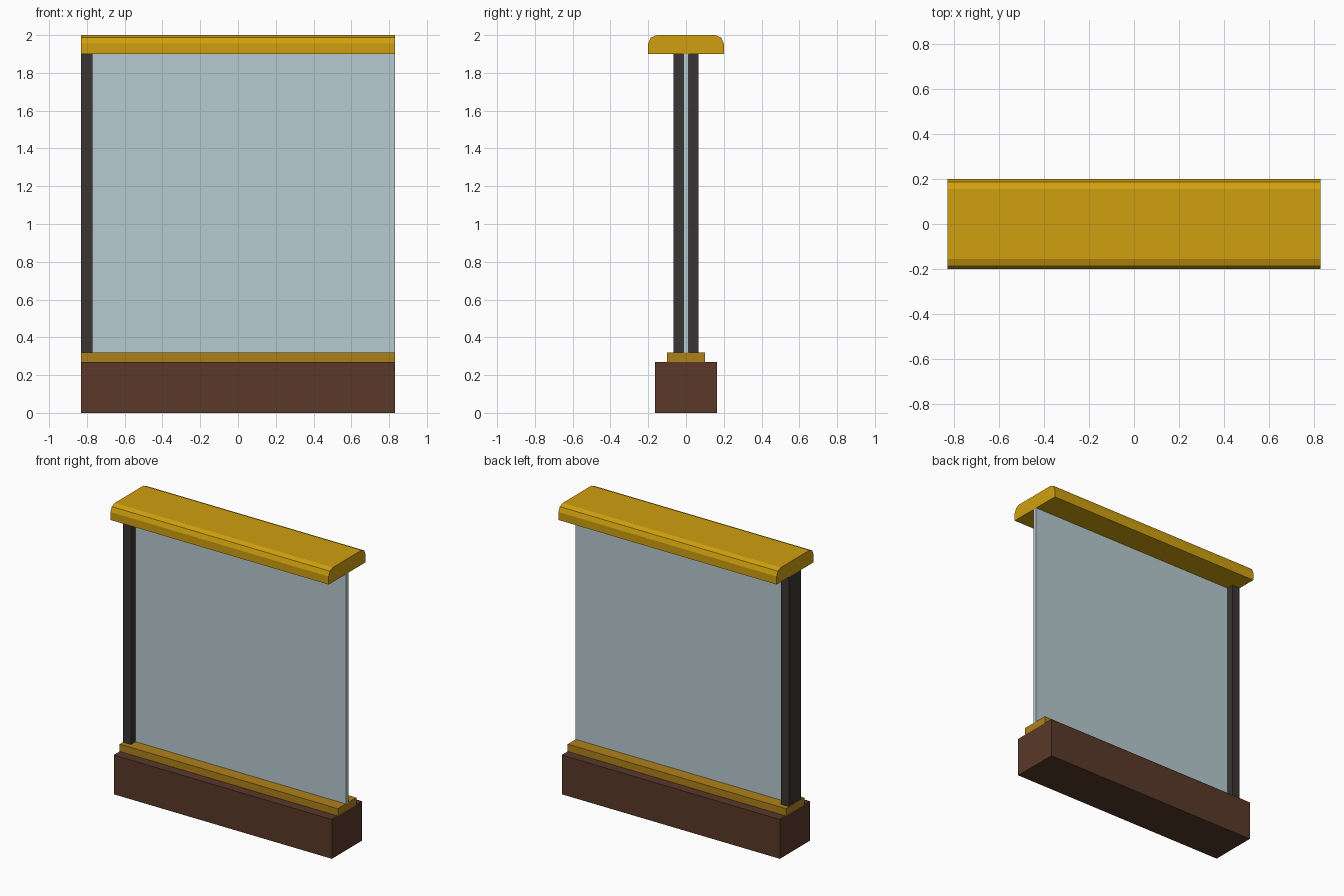
import bpy

if "Cube" in bpy.data.objects:
    bpy.data.objects.remove(bpy.data.objects["Cube"])


def material(name, color):
    m = bpy.data.materials.new(name)
    m.diffuse_color = (*color, 1)
    m.use_nodes = True
    m.node_tree.nodes["Principled BSDF"].inputs["Base Color"].default_value = m.diffuse_color
    return m


def box(name, lo, hi, mat):
    bpy.ops.mesh.primitive_cube_add(size=1, location=[(a + b) / 2 for a, b in zip(lo, hi)])
    ob = bpy.context.object
    ob.name = name
    ob.scale = [b - a for a, b in zip(lo, hi)]
    bpy.ops.object.transform_apply(location=False, rotation=False, scale=True)
    ob.data.materials.append(mat)
    return ob


gold = material("rail_gold", (0.63, 0.35, 0.005))
dark_gold = material("sill_gold", (0.43, 0.22, 0.01))
brown = material("base_brown", (0.10, 0.04, 0.022))
dark = material("post_dark", (0.042, 0.036, 0.033))
pale = material("glass_blue", (0.47, 0.59, 0.63))

W = 0.83  # half length of the panel

# Base, sill, end post and glass
box("base", (-W, -0.165, 0), (W, 0.165, 0.27), brown)
box("sill", (-W, -0.1, 0.27), (W, 0.1, 0.32), dark_gold)
box("end_post", (-W, -0.065, 0.32), (-0.77, 0.065, 1.9), dark)
box("glass_pane", (-0.77, -0.014, 0.32), (W, 0.014, 1.9), pale)

# Handrail with its two long upper edges rounded
rail = box("handrail", (-W, -0.2, 1.9), (W, 0.2, 2.0), gold)
weights = rail.data.attributes.new("bevel_weight_edge", 'FLOAT', 'EDGE')
for e in rail.data.edges:
    a, b = (rail.data.vertices[i].co for i in e.vertices)
    if a.z > 0 and b.z > 0 and abs(a.x - b.x) > 1:
        weights.data[e.index].value = 1
bevel = rail.modifiers.new("rounded_edges", 'BEVEL')
bevel.limit_method = 'WEIGHT'
bevel.width = 0.045
bevel.segments = 2
